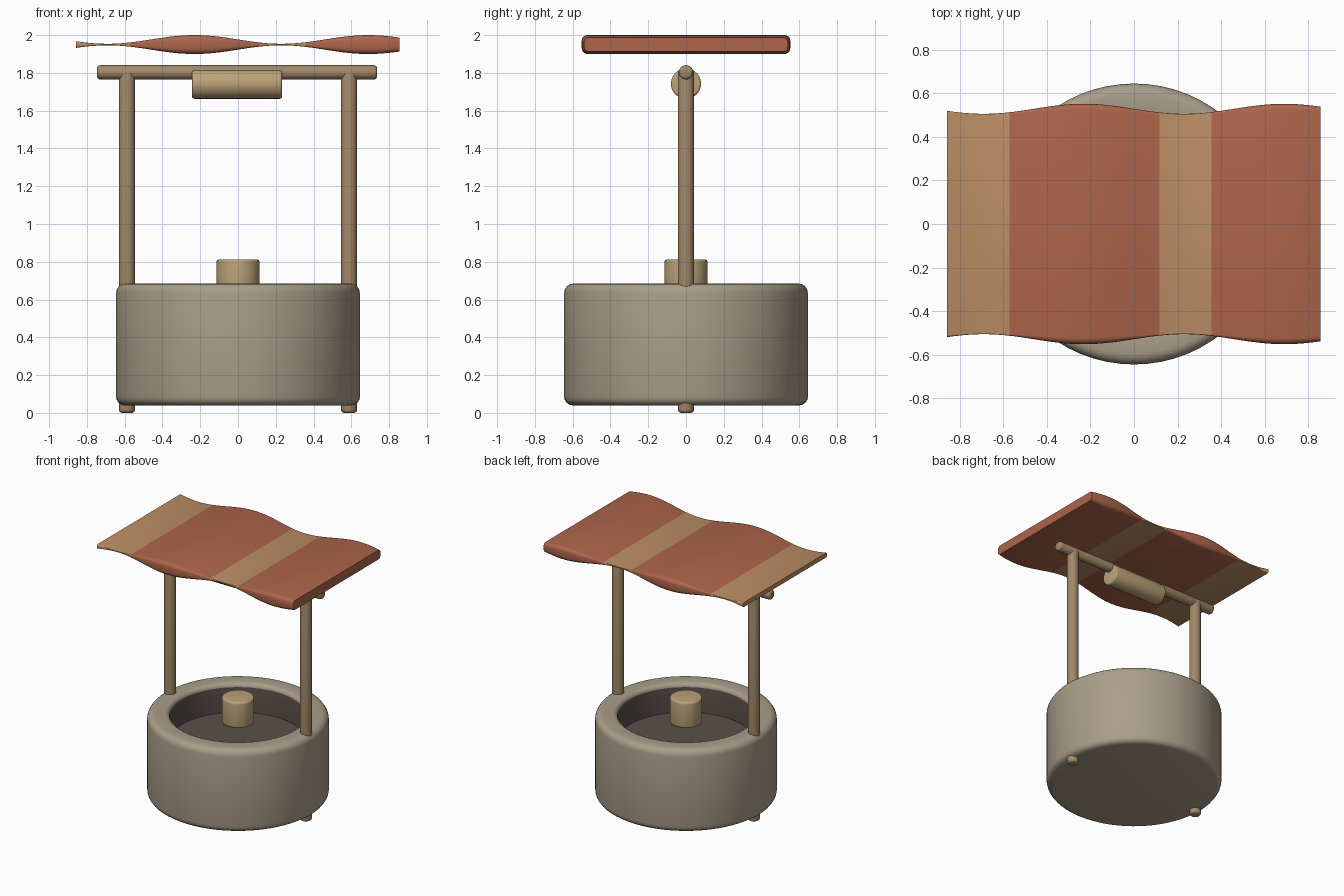
import bpy, bmesh
from math import sin, cos, pi, radians

if "Cube" in bpy.data.objects:
    bpy.data.objects.remove(bpy.data.objects["Cube"])


def material(name, rgb):
    m = bpy.data.materials.new(name)
    m.diffuse_color = (*rgb, 1)
    m.use_nodes = True
    m.node_tree.nodes["Principled BSDF"].inputs["Base Color"].default_value = m.diffuse_color
    return m


STONE = material("stone", (0.40, 0.34, 0.25))
DARK = material("dark_stone", (0.10, 0.08, 0.07))
WOOD = material("wood", (0.36, 0.25, 0.14))
PALE = material("pale_wood", (0.50, 0.36, 0.19))
RED = material("red_roof", (0.42, 0.13, 0.07))
TAN = material("tan_roof", (0.50, 0.27, 0.13))


def finish(name, bm, mats):
    bmesh.ops.recalc_face_normals(bm, faces=bm.faces)
    me = bpy.data.meshes.new(name)
    bm.to_mesh(me)
    bm.free()
    for m in mats:
        me.materials.append(m)
    ob = bpy.data.objects.new(name, me)
    bpy.context.collection.objects.link(ob)
    bpy.ops.object.select_all(action='DESELECT')
    ob.select_set(True)
    bpy.context.view_layer.objects.active = ob
    bpy.ops.object.shade_smooth_by_angle(angle=radians(40))
    return ob


def loft(bm, rings):
    """Skin closed rings of points and cap both ends."""
    vs = [[bm.verts.new(p) for p in r] for r in rings]
    n = len(vs[0])
    for a, b in zip(vs, vs[1:]):
        for i in range(n):
            j = (i + 1) % n
            bm.faces.new((a[i], a[j], b[j], b[i]))
    bm.faces.new(vs[0])
    bm.faces.new(vs[-1])


def arc(cr, cz, rad, a0, a1, n=4):
    return [(cr + rad * cos(radians(a0 + (a1 - a0) * i / n)),
             cz + rad * sin(radians(a0 + (a1 - a0) * i / n))) for i in range(n + 1)]


def lathe(name, profile, mats, sides=32):
    bm = bmesh.new()
    loft(bm, [[(r * cos(2 * pi * i / sides), r * sin(2 * pi * i / sides), z)
               for i in range(sides)] for r, z in profile])
    # second material lines the inside
    if len(mats) > 1:
        for f in bm.faces:
            c = f.calc_center_median()
            if c.xy.length < 0.5 and 0.3 < c.z < 0.64:
                f.material_index = 1
    return finish(name, bm, mats)


def rod(name, radius, z0, z1, bevel, mat, sides=24):
    profile = arc(radius - bevel, z0 + bevel, bevel, -90, 0) + \
        arc(radius - bevel, z1 - bevel, bevel, 0, 90)
    return lathe(name, profile, [mat], sides)


# Stone basin with hollow top and raised floor
lathe("stone_basin",
      arc(0.60, 0.085, 0.045, -90, 0) + arc(0.595, 0.635, 0.05, 0, 90)
      + arc(0.515, 0.655, 0.03, 90, 180) + [(0.485, 0.46)],
      [STONE, DARK], 64)

# Posts either side
for side, x in (("left", -0.588), ("right", 0.588)):
    rod(side + "_post", 0.043, 0.0, 1.82, 0.018, WOOD).location.x = x

# Crossbar and winding drum along x
for name, rad, half, bev, z, mat in (("crossbar", 0.038, 0.742, 0.018, 1.803, WOOD),
                                     ("winding_drum", 0.08, 0.238, 0.012, 1.743, PALE)):
    ob = rod(name, rad, -half, half, bev, mat)
    ob.rotation_euler.y = pi / 2
    ob.location = (-0.005, 0, z)

# Bucket hanging in the basin
rod("bucket", 0.115, 0.61, 0.812, 0.015, PALE)

# Wavy roof: rounded slab that swells and pinches along x
def slab_ring(x):
    h = 0.027 + 0.023 * cos(2 * pi * (x + 0.23) / 0.92)
    w, r = 0.502 + h, h * 0.6
    pts = []
    for sy, sz, a in ((1, 1, 0), (-1, 1, 90), (-1, -1, 180), (1, -1, 270)):
        pts += [(x, y, z + 1.95) for y, z in arc(sy * (w - r), sz * (h - r), r, a, a + 90)]
    return pts


bm = bmesh.new()
loft(bm, [slab_ring(-0.858 + 1.714 * i / 72) for i in range(73)])
for f in bm.faces:
    x = f.calc_center_median().x
    f.material_index = int(x < -0.58 or 0.11 < x < 0.36)
finish("roof", bm, [RED, TAN])
